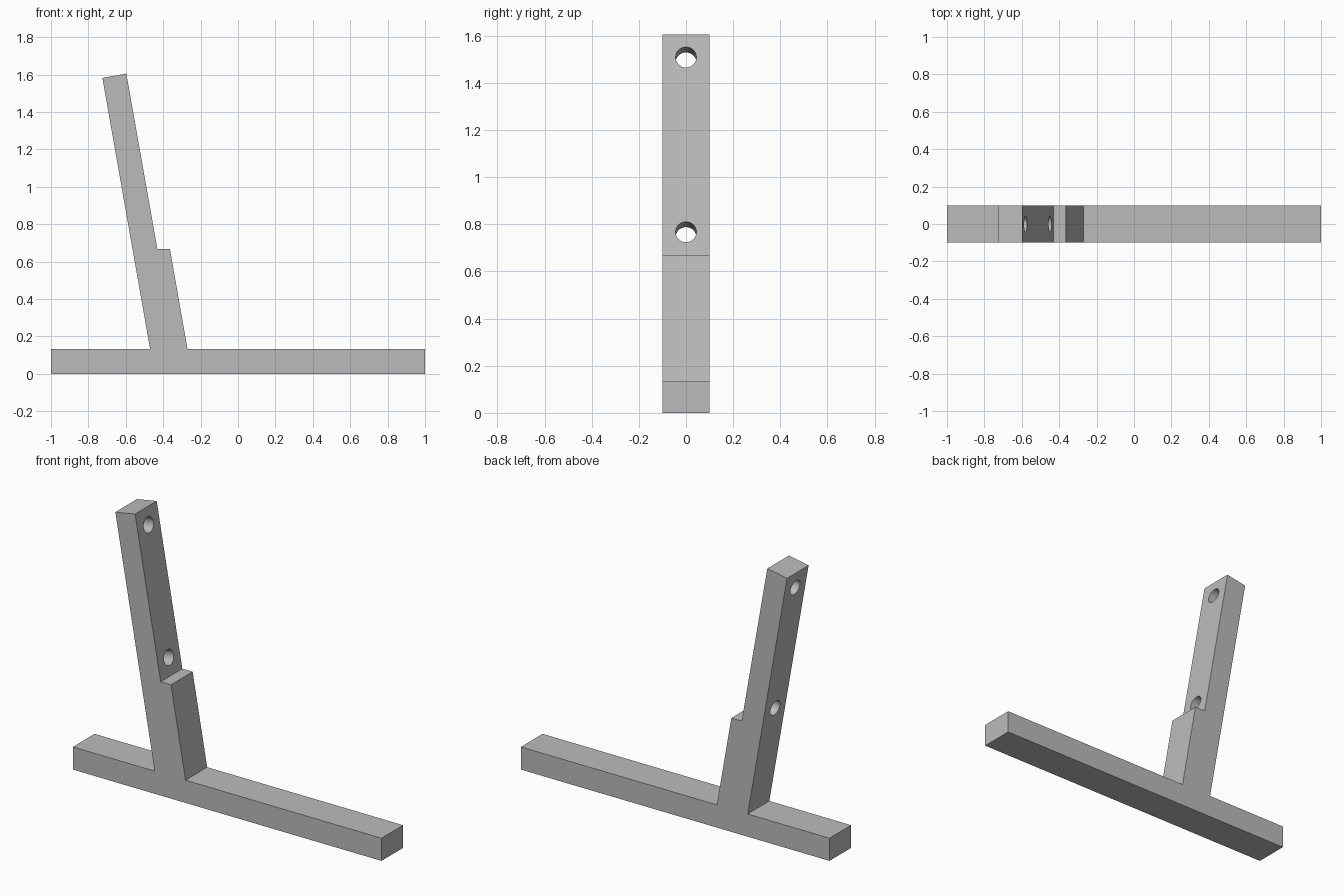
import bpy, bmesh, math
from mathutils import Vector

cube = bpy.data.objects.get("Cube")
if cube:
    bpy.data.objects.remove(cube, do_unlink=True)

LEAN = math.radians(10)
HALF_DEPTH = 0.1

grey = bpy.data.materials.new("plain grey")
grey.use_nodes = True
colour = (0.5, 0.5, 0.5, 1)
grey.diffuse_color = colour
grey.node_tree.nodes["Principled BSDF"].inputs["Base Color"].default_value = colour


def make_object(name, bm):
    bmesh.ops.recalc_face_normals(bm, faces=bm.faces)
    mesh = bpy.data.meshes.new(name)
    bm.to_mesh(mesh)
    bm.free()
    mesh.materials.append(grey)
    obj = bpy.data.objects.new(name, mesh)
    bpy.context.collection.objects.link(obj)
    return obj


# Side profile: flat foot with a leaning, stepped post
profile = [(-1, 0), (1, 0), (1, 0.133), (-0.27, 0.133), (-0.364, 0.667),
           (-0.431, 0.667), (-0.597, 1.605), (-0.725, 1.582),
           (-0.47, 0.133), (-1, 0.133)]
bm = bmesh.new()
face = bm.faces.new([bm.verts.new((x, -HALF_DEPTH, z)) for x, z in profile])
ext = bmesh.ops.extrude_face_region(bm, geom=[face])
bmesh.ops.translate(bm, vec=(0, 2 * HALF_DEPTH, 0),
                    verts=[g for g in ext["geom"] if isinstance(g, bmesh.types.BMVert)])
stand = make_object("stand", bm)

# Two screw holes drilled square to the leaning post
drill_axis = Vector((math.cos(LEAN), 0, math.sin(LEAN)))
for label, x, z in (("upper", -0.580, 1.508), ("lower", -0.449, 0.767)):
    bm = bmesh.new()
    bmesh.ops.create_cone(bm, cap_ends=True, segments=48,
                          radius1=0.044, radius2=0.044, depth=0.4)
    drill = make_object(label + "_hole_cutter", bm)
    drill.rotation_euler = (0, math.pi / 2 - LEAN, 0)
    drill.location = Vector((x, 0, z)) - drill_axis * 0.065
    drill.hide_render = True
    drill.hide_set(True)
    cut = stand.modifiers.new(label + " hole", "BOOLEAN")
    cut.operation = "DIFFERENCE"
    cut.solver = "EXACT"
    cut.object = drill

# Apply the cuts, drop the cutters, smooth only the hole walls
bpy.context.view_layer.objects.active = stand
stand.select_set(True)
for mod in list(stand.modifiers):
    drill = mod.object
    bpy.ops.object.modifier_apply(modifier=mod.name)
    bpy.data.objects.remove(drill, do_unlink=True)
bpy.ops.object.shade_smooth_by_angle(angle=math.radians(30))
